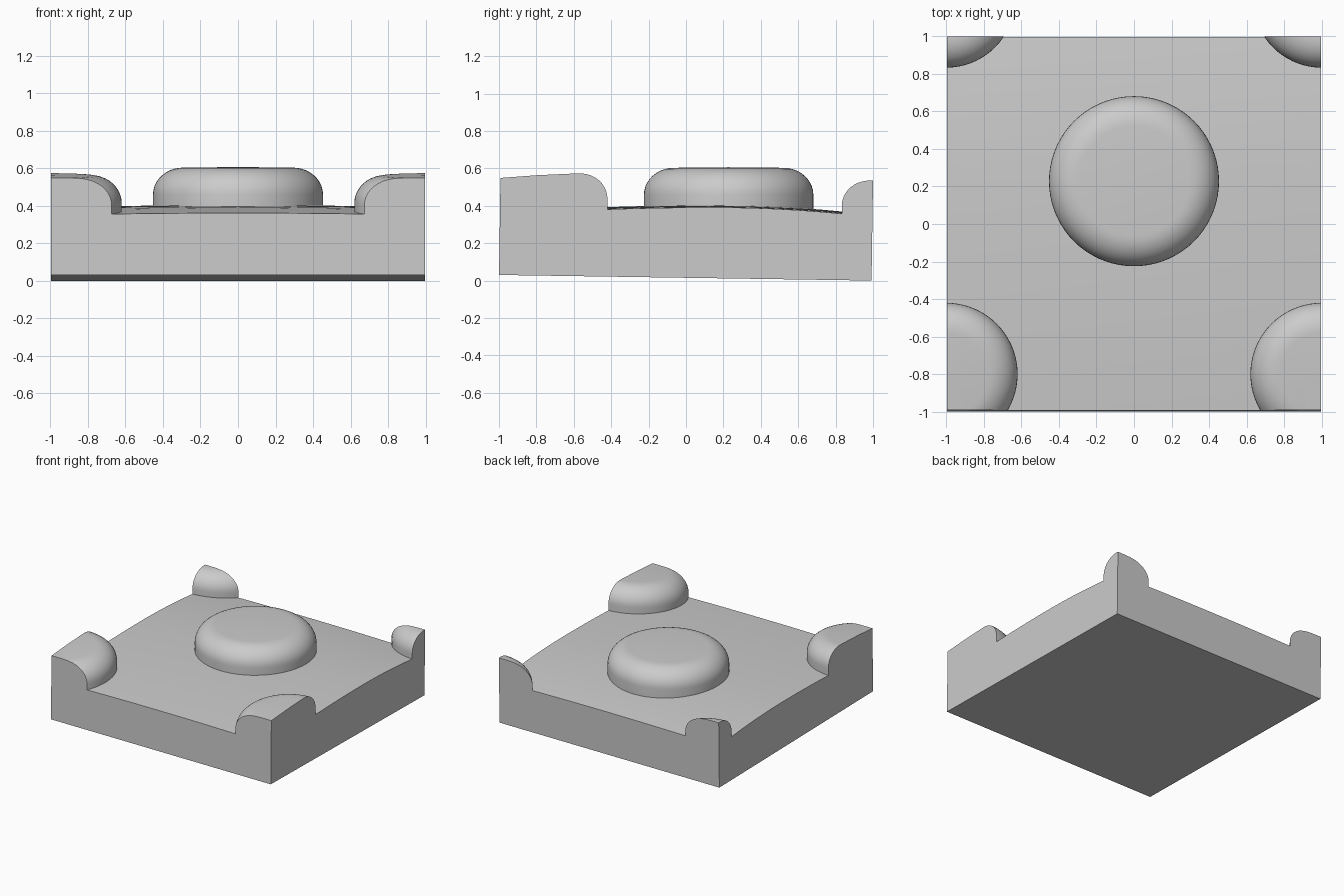
import bpy
import bmesh
import math

cube = bpy.data.objects.get("Cube")
if cube:
    bpy.data.objects.remove(cube, do_unlink=True)

grey = bpy.data.materials.new("warm_grey_plastic")
grey.use_nodes = True
COLOUR = (0.6, 0.6, 0.6, 1)
grey.diffuse_color = COLOUR
grey.node_tree.nodes["Principled BSDF"].inputs["Base Color"].default_value = COLOUR


def make_object(name, bm):
    bmesh.ops.recalc_face_normals(bm, faces=bm.faces)
    mesh = bpy.data.meshes.new(name)
    bm.to_mesh(mesh)
    bm.free()
    mesh.materials.append(grey)
    obj = bpy.data.objects.new(name, mesh)
    bpy.context.collection.objects.link(obj)
    return obj


def floor_height(x, y):
    """Gently domed floor, steeper towards the back."""
    d = y - 0.15
    return 0.403 - 0.012 * x * x - (0.072 if d > 0 else 0.032) * d * d


def make_slab():
    """Oversized slab with the domed floor as its top."""
    bm = bmesh.new()
    bmesh.ops.create_grid(bm, x_segments=28, y_segments=28, size=1.7)
    for v in bm.verts:
        v.co.z = floor_height(v.co.x, v.co.y)
    top = bm.faces[:]
    new = bmesh.ops.extrude_face_region(bm, geom=top, use_keep_orig=True)["geom"]
    for v in new:
        if isinstance(v, bmesh.types.BMVert):
            v.co.z = -0.2
    return make_object("stud_tile", bm)


def make_stud(name, x, y, radius, height, slope):
    """Lathed stud with a rounded shoulder and a sloping top."""
    rim_w, rim_h, steps = 0.16, 0.145, 10
    profile = [(0, 0.2), (radius, 0.2)]
    for i in range(steps + 1):
        a = i / steps * math.pi / 2
        profile.append((radius - rim_w * (1 - math.cos(a)),
                        height - rim_h * (1 - math.sin(a))))
    profile.append((0, height + 0.003))
    bm = bmesh.new()
    verts = [bm.verts.new((r, 0, z)) for r, z in profile]
    edges = [bm.edges.new(pair) for pair in zip(verts, verts[1:])]
    bmesh.ops.spin(bm, geom=verts + edges, axis=(0, 0, 1), cent=(0, 0, 0),
                   angle=math.tau, steps=72)
    bmesh.ops.remove_doubles(bm, verts=bm.verts, dist=0.0005)
    for v in bm.verts:
        v.co.z += slope * v.co.y
        v.co.x += x
        v.co.y += y
    return make_object(name, bm)


def make_bounds():
    """Square block, tipped slightly back, that trims the tile."""
    bm = bmesh.new()
    bmesh.ops.create_cube(bm, size=2)
    for v in bm.verts:
        upper = v.co.z > 0
        v.co.x *= 0.997
        v.co.z = 1 if upper else 0.015 - 0.015 * v.co.y
        v.co.y = v.co.y * 0.996 + 0.015 * (v.co.z - 0.27)
    return make_object("tile_bounds", bm)


def combine(target, tool, operation):
    mod = target.modifiers.new(operation.lower(), "BOOLEAN")
    mod.operation = operation
    mod.solver = "EXACT"
    mod.object = tool
    tool.hide_render = True
    bpy.context.view_layer.objects.active = target
    bpy.ops.object.modifier_apply(modifier=mod.name)
    bpy.data.objects.remove(tool, do_unlink=True)


# One whole stud in the middle, four partial ones at the corners
tile = make_slab()
studs = [make_stud("centre_stud", 0, 0.228, 0.453, 0.603, 0)]
for side, sx in (("left", 1), ("right", -1)):
    studs.append(make_stud("front_" + side + "_stud", sx, -0.8, 0.38, 0.56, 0.06))
    studs.append(make_stud("back_" + side + "_stud", sx, 1.2, 0.367, 0.522, -0.06))
for stud in studs:
    combine(tile, stud, "UNION")
combine(tile, make_bounds(), "INTERSECT")

# Smooth shoulders, crisp outer edges
bpy.ops.object.select_all(action="DESELECT")
tile.select_set(True)
bpy.context.view_layer.objects.active = tile
bpy.ops.object.shade_smooth_by_angle(angle=math.radians(30))
